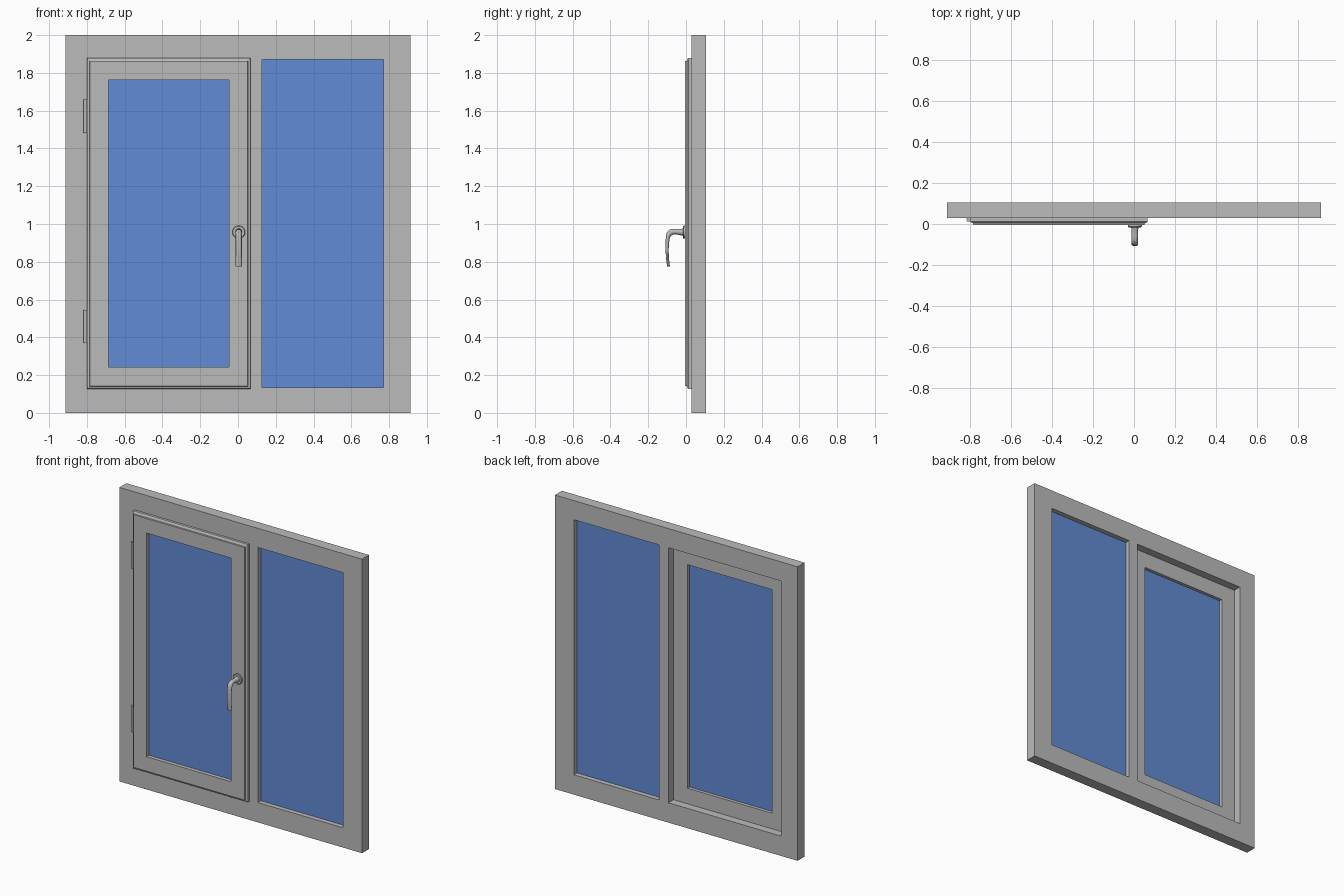
import bpy, bmesh, math

cube = bpy.data.objects.get("Cube")
if cube:
    bpy.data.objects.remove(cube, do_unlink=True)


def material(name, rgb):
    m = bpy.data.materials.new(name)
    m.use_nodes = True
    m.diffuse_color = (*rgb, 1)
    m.node_tree.nodes["Principled BSDF"].inputs["Base Color"].default_value = (*rgb, 1)
    return m


GREY = material("grey_frame", (0.5, 0.5, 0.5))
BLUE = material("blue_glass", (0.12, 0.26, 0.66))


def finish(name, bm, mat, smooth=False):
    bmesh.ops.recalc_face_normals(bm, faces=bm.faces)
    mesh = bpy.data.meshes.new(name)
    bm.to_mesh(mesh)
    bm.free()
    mesh.materials.append(mat)
    ob = bpy.data.objects.new(name, mesh)
    bpy.context.collection.objects.link(ob)
    if smooth:
        bpy.ops.object.select_all(action='DESELECT')
        ob.select_set(True)
        bpy.context.view_layer.objects.active = ob
        bpy.ops.object.shade_smooth_by_angle(angle=math.radians(35))
    return ob


def loft(name, rings, mat, closed=False, smooth=False):
    """Skin a list of equal-sized point rings, capped or joined end to end."""
    bm = bmesh.new()
    loops = [[bm.verts.new(p) for p in ring] for ring in rings]
    pairs = list(zip(loops, loops[1:]))
    if closed:
        pairs.append((loops[-1], loops[0]))
    else:
        bm.faces.new(loops[0])
        bm.faces.new(loops[-1])
    for a, b in pairs:
        n = len(a)
        for i in range(n):
            j = (i + 1) % n
            bm.faces.new((a[i], a[j], b[j], b[i]))
    return finish(name, bm, mat, smooth)


def rect(bounds, inset, y):
    x0, x1, z0, z1 = bounds
    x0, x1, z0, z1 = x0 + inset, x1 - inset, z0 + inset, z1 - inset
    return [(x0, y, z0), (x1, y, z0), (x1, y, z1), (x0, y, z1)]


def pane(name, bounds, y0, y1):
    loft(name, [rect(bounds, 0, y0), rect(bounds, 0, y1)], BLUE)


def circle(cx, cy, cz, rx, rz, axis, n=24):
    """Ellipse whose normal lies in the yz plane at the given angle from -y."""
    pts = []
    for i in range(n):
        a = math.tau * i / n
        u, v = rx * math.cos(a), rz * math.sin(a)
        pts.append((cx + u, cy + v * math.sin(axis), cz + v * math.cos(axis)))
    return pts


# Outer frame: a grid of cells with two openings, extruded backwards
FRONT, BACK = 0.03, 0.105
xs = [-0.913, -0.79, 0.058, 0.128, 0.77, 0.913]
zs = [0, 0.135, 1.87, 2]
bm = bmesh.new()
grid = [[bm.verts.new((x, FRONT, z)) for z in zs] for x in xs]
for i in range(len(xs) - 1):
    for k in range(len(zs) - 1):
        if k == 1 and i in (1, 3):
            continue
        bm.faces.new((grid[i][k], grid[i + 1][k], grid[i + 1][k + 1], grid[i][k + 1]))
geom = bmesh.ops.extrude_face_region(bm, geom=bm.faces[:])["geom"]
bmesh.ops.translate(bm, vec=(0, BACK - FRONT, 0),
                    verts=[v for v in geom if isinstance(v, bmesh.types.BMVert)])
finish("window_frame", bm, GREY)

# Opening sash: overlapping front lip with bevelled edge, body inside the frame
sash = (-0.8, 0.067, 0.127, 1.878)
profile = [(0, 0.03), (0, 0.013), (0.004, 0.008), (0.014, 0.004), (0.016, -0.004),
           (0.115, -0.004), (0.115, 0.052), (0.009, 0.052), (0.009, 0.03)]
loft("sash", [rect(sash, inset, y) for inset, y in profile], GREY, closed=True)

# Glass panes
pane("sash_glass", (-0.686, -0.047, 0.241, 1.764), 0.022, 0.03)
pane("fixed_glass", (0.127, 0.771, 0.134, 1.871), 0.062, 0.072)

# Hinges
for name, z0, z1 in (("lower_hinge", 0.37, 0.546), ("upper_hinge", 1.482, 1.66)):
    loft(name, [circle(-0.808, 0.021, z, 0.01, 0.01, math.pi / 2, 16) for z in (z0, z1)],
         GREY, smooth=True)

# Handle rose
HX, HZ = 0.004, 0.957
loft("handle_rose", [circle(HX, y, HZ, r, r, 0, 32) for y, r in
                     ((-0.003, 0.034), (-0.013, 0.034), (-0.016, 0.031))], GREY, smooth=True)

# Handle lever: neck going forward, bending into a curved grip
path = [(-0.015, HZ, 0.018, 0.02), (-0.03, HZ, 0.016, 0.016), (-0.06, 0.96, 0.016, 0.014),
        (-0.078, 0.957, 0.016, 0.016), (-0.09, 0.947, 0.016, 0.015),
        (-0.096, 0.93, 0.016, 0.011), (-0.099, 0.9, 0.016, 0.009),
        (-0.1, 0.86, 0.016, 0.008), (-0.098, 0.815, 0.016, 0.008), (-0.092, 0.775, 0.016, 0.007)]
rings = []
for i, (y, z, rx, rt) in enumerate(path):
    a, b = path[max(i - 1, 0)], path[min(i + 1, len(path) - 1)]
    tilt = math.atan2(a[1] - b[1], a[0] - b[0])
    rings.append(circle(HX, y, z, rx, rt, -tilt, 20))
loft("handle_lever", rings, GREY, smooth=True)
